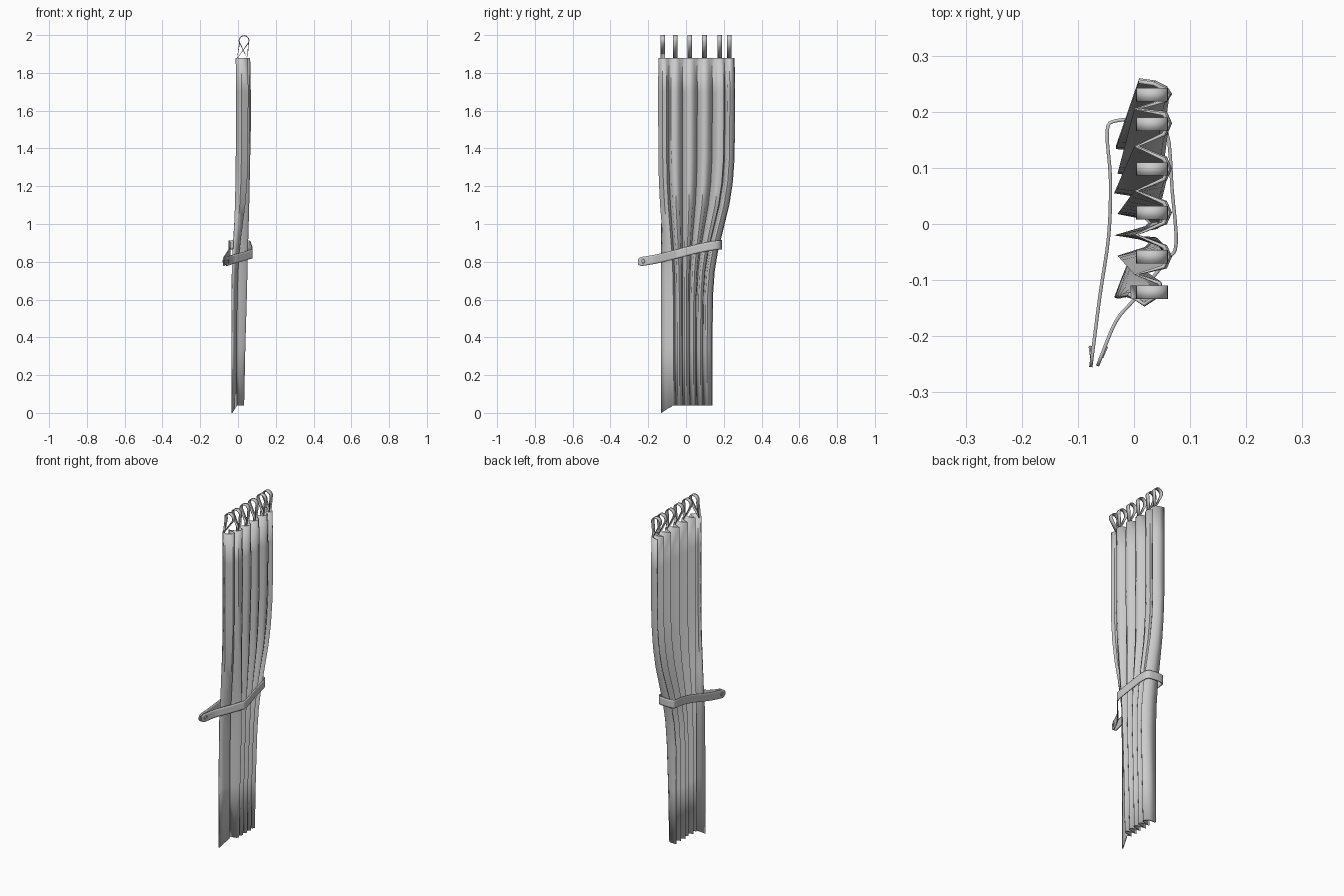
import bpy, math
from mathutils import Vector

if "Cube" in bpy.data.objects:
    bpy.data.objects.remove(bpy.data.objects["Cube"])


def make_mesh(name, verts, faces, thickness=0.0, offset=0.0, angle=50):
    me = bpy.data.meshes.new(name)
    me.from_pydata(verts, [], faces)
    me.update()
    ob = bpy.data.objects.new(name, me)
    bpy.context.collection.objects.link(ob)
    bpy.ops.object.select_all(action='DESELECT')
    ob.select_set(True)
    bpy.context.view_layer.objects.active = ob
    if thickness:
        m = ob.modifiers.new("thickness", 'SOLIDIFY')
        m.thickness = thickness
        m.offset = offset
    bpy.ops.object.shade_smooth_by_angle(angle=math.radians(angle))
    return ob


def grid_faces(rows, cols, closed=False):
    faces = []
    for i in range(rows - 1):
        for j in range(cols if closed else cols - 1):
            k = (j + 1) % cols
            faces.append((i * cols + j, i * cols + k, (i + 1) * cols + k, (i + 1) * cols + j))
    return faces


def smooth_path(pts, steps=4):
    # Catmull-Rom through the given points
    p = [Vector(q) for q in pts]
    p = [2 * p[0] - p[1]] + p + [2 * p[-1] - p[-2]]
    out = []
    for i in range(1, len(p) - 2):
        a, b, c, d = p[i - 1:i + 3]
        for s in range(steps):
            t = s / steps
            out.append(0.5 * (2 * b + (c - a) * t + (2 * a - 5 * b + 4 * c - d) * t * t
                              + (3 * b - a - 3 * c + d) * t ** 3))
    return out + [p[-2]]


# Pleat outline (x, y) at the top and at the gathered bottom
loop_y = [-0.122, -0.058, 0.020, 0.098, 0.178, 0.230]
low_y = [-0.100, -0.035, 0.002, 0.040, 0.077, 0.112]
top = [(-0.010, -0.124), (0.018, -0.143), (0.050, -0.122), (0.045, -0.105)]
low = [(-0.032, -0.132), (-0.022, -0.105), (-0.012, -0.080), (-0.008, -0.068)]
for i in range(1, 6):
    deep = -0.026 if i % 2 else -0.032
    top.append((0.004, (loop_y[i - 1] + loop_y[i]) / 2))
    low.append((deep, low_y[i] - 0.022))
    for dy, dx in ((-0.018, 0), (0.0, 0.008), (0.018, 0)):
        k = 0.6 if i == 5 else 1
        top.append((0.053 + dx, loop_y[i] + dy * k))
        low.append((0.021 + dx, low_y[i] + dy * 0.5))
top += [(0.035, 0.250), (0.008, 0.254)]
low += [(0.008, 0.134), (-0.032, 0.137)]

# Curtain: height, gather amount in y, gather amount in x
levels = [(1.88, 0, 0), (1.70, -0.02, -0.1), (1.50, -0.01, -0.1), (1.35, 0.0, 0.0),
          (1.22, 0.08, 0.08), (1.10, 0.24, 0.16), (1.00, 0.45, 0.25), (0.92, 0.62, 0.32),
          (0.85, 0.76, 0.38), (0.75, 0.90, 0.45), (0.62, 0.98, 0.55), (0.35, 1, 0.8), (0.04, 1, 1)]
verts = []
for n, (z, wy, wx) in enumerate(levels):
    for j, ((tx, ty), (bx, by)) in enumerate(zip(top, low)):
        # valleys and the free edges sink back sooner than the ridges
        w = wx if bx > 0 else max(wx, wy)
        drop = (0.04, 0.022, 0.008)[j] if n == len(levels) - 1 and j < 3 else 0
        verts.append((tx + (bx - tx) * w, ty + (by - ty) * wy, z - drop))
make_mesh("curtain", verts, grid_faces(len(levels), len(top)), 0.007)

# Hanging loops: teardrop strips over the rod
for n, y in enumerate(loop_y):
    foot = Vector((-0.005 if n == 0 else 0.05, 0, 1.875))
    arc = [foot]
    for k in range(13):
        a = math.radians(-25 + 230 * k / 12)
        arc.append(Vector((0.032 + 0.026 * math.cos(a), 0, 1.971 + 0.026 * math.sin(a))))
    verts = [(p.x, y + s, p.z) for p in arc for s in (-0.012, 0.012)]
    cnt = len(arc)
    faces = [(2 * i, 2 * i + 1, 2 * ((i + 1) % cnt) + 1, 2 * ((i + 1) % cnt)) for i in range(cnt)]
    make_mesh("hanging_loop_%d" % (n + 1), verts, faces, 0.005)

# Tieback band: runs around the pleats, both ends meeting at the wall side
path = smooth_path([(-0.077, -0.255, 0), (-0.061, -0.13, 0), (-0.045, -0.02, 0), (-0.042, 0.08, 0),
                    (-0.048, 0.165, 0), (-0.032, 0.184, 0), (0.02, 0.184, 0), (0.058, 0.165, 0),
                    (0.068, 0.06, 0), (0.075, -0.035, 0), (0.058, -0.065, 0), (0.0, -0.135, 0),
                    (-0.033, -0.175, 0), (-0.065, -0.253, 0)])


def band_z(y):
    t = (y + 0.255) / 0.44
    return 0.80 + 0.09 * t * t * (3 - 2 * t) * 0.6 + 0.036 * t


# Round the two tips with extra stations
for end in (0, 1):
    a, b = (path[0], path[1]) if end == 0 else (path[-1], path[-2])
    extra = [a.lerp(b, f) for f in (0.15, 0.4, 0.7)]
    path = path[:1] + extra + path[1:] if end == 0 else path[:-1] + extra[::-1] + path[-1:]
verts = []
for p in path:
    u = max(0.0, 1 - (p.y + 0.256) / 0.024)
    h = 0.024 * math.sqrt(max(0.05, 1 - u * u))
    for f in (-1, -0.6, 0.6, 1):
        verts.append((p.x, p.y, band_z(p.y) + f * h))
make_mesh("tieback_band", verts, grid_faces(len(path), 4), 0.006)

# Eyelets in the tieback tips
for n, (x, lean) in enumerate(((-0.077, 8), (-0.053, -24))):
    bpy.ops.mesh.primitive_torus_add(major_radius=0.009, minor_radius=0.003, major_segments=14,
                                     minor_segments=6, location=(x, -0.228, 0.803),
                                     rotation=(0, math.radians(90), math.radians(lean)))
    bpy.context.object.name = "tieback_eyelet_%d" % (n + 1)
    bpy.ops.object.shade_smooth_by_angle(angle=math.radians(50))
